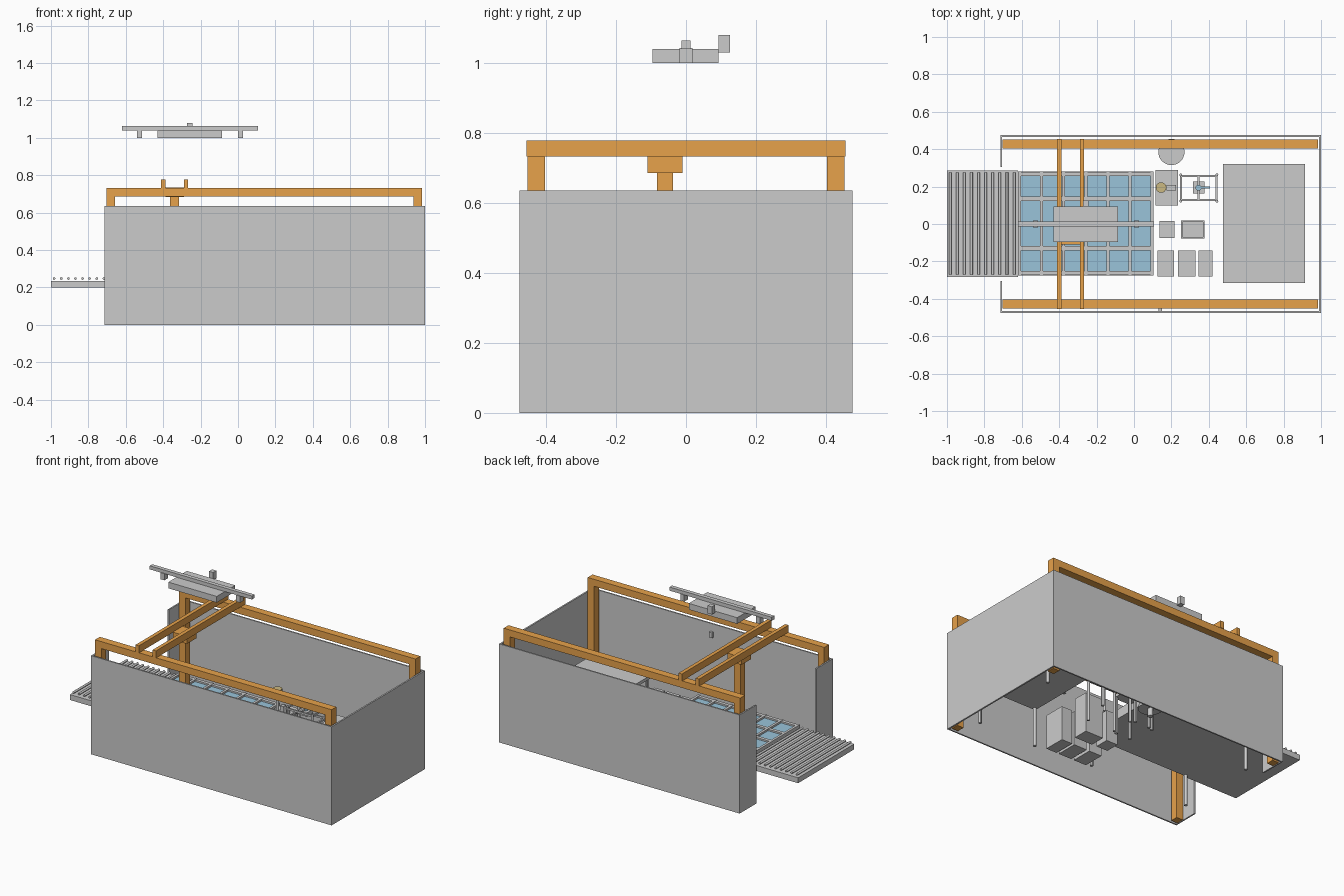
import bpy

def material(name, col):
    m = bpy.data.materials.new(name)
    m.diffuse_color = (*col, 1)
    return m

ORANGE = material("orange_paint", (0.8, 0.36, 0.07))
BLUE = material("blue_panel", (0.32, 0.55, 0.7))
BRASS = material("brass", (0.6, 0.48, 0.22))

def box(name, x0, x1, y0, y1, z0, z1, mat=None):
    bpy.ops.mesh.primitive_cube_add(size=1, location=((x0+x1)/2, (y0+y1)/2, (z0+z1)/2))
    o = bpy.context.object
    o.name = name
    o.scale = (x1-x0, y1-y0, z1-z0)
    bpy.ops.object.transform_apply(location=False, rotation=False, scale=True)
    if mat:
        o.data.materials.append(mat)
    return o

def cyl(name, loc, r, length, axis='z', mat=None, n=16):
    rot = {'x': (0, 1.570796, 0), 'y': (1.570796, 0, 0), 'z': (0, 0, 0)}[axis]
    bpy.ops.mesh.primitive_cylinder_add(vertices=n, radius=r, depth=length, location=loc, rotation=rot)
    o = bpy.context.object
    o.name = name
    bpy.ops.object.shade_smooth_by_angle()
    if mat:
        o.data.materials.append(mat)
    return o

def legs(name, x0, x1, y0, y1, h, r=0.01):
    for x in (x0, x1):
        for y in (y0, y1):
            cyl(name, (x, y, h/2), r, h, n=12)

# enclosure walls, open at the left for the conveyor
H = 0.635
box("front_wall", -0.715, 0.998, -0.475, -0.466, 0, H)
box("back_wall", -0.715, 0.998, 0.466, 0.475, 0, H)
box("right_wall", 0.99, 1.0, -0.475, 0.475, 0, H)
box("left_wall_front", -0.715, -0.706, -0.475, -0.305, 0, H)
box("left_wall_back", -0.715, -0.706, 0.305, 0.475, 0, H)
box("wall_switch", 0.13, 0.15, -0.466, -0.45, 0.55, 0.585)

# gantry posts and rails
for s in (-1, 1):
    a, b = sorted((s*0.403, s*0.452))
    box("gantry_rail", -0.703, 0.983, a, b, 0.687, 0.732, ORANGE)
    for x in (-0.703, 0.938):
        box("gantry_post", x, x+0.045, a, b, 0, 0.69, ORANGE)

# travelling bridge, trolley and hoist column
for x in (-0.412, -0.29):
    box("bridge_beam", x, x+0.024, -0.455, 0.455, 0.732, 0.778, ORANGE)
box("trolley", -0.388, -0.288, -0.11, -0.01, 0.685, 0.735, ORANGE)
box("hoist_column", -0.363, -0.315, -0.083, -0.037, 0.38, 0.69, ORANGE)

# lifting tool above the gantry
box("tool_plate", -0.43, -0.085, -0.095, 0.093, 1.0, 1.04)
box("tool_bar", -0.62, 0.108, -0.013, 0.013, 1.04, 1.063)
for x in (-0.54, 0.0):
    box("tool_foot", x, x+0.028, -0.018, 0.018, 1.0, 1.042)
box("tool_sensor", -0.272, -0.242, 0.093, 0.125, 1.03, 1.08)

# infeed conveyor with rollers
box("conveyor_bed", -1.0, -0.62, -0.283, 0.287, 0.2, 0.235)
for i in range(10):
    cyl("conveyor_roller", (-0.983 + i*0.038, 0.002, 0.248), 0.007, 0.545, 'y')

# work bed: blue panels in a frame
X0, X1, Y0, Y1 = -0.62, 0.105, -0.275, 0.28
box("bed_base", X0, X1, Y0, Y1, 0.2, 0.235)
box("bed_panel", X0+0.015, X1-0.015, Y0+0.02, Y1-0.02, 0.235, 0.25, BLUE)
for i in range(7):
    x = X0 + 0.008 + i*(X1-X0-0.016)/6
    box("bed_cross_bar", x-0.008, x+0.008, Y0, Y1, 0.235, 0.262)
for j in range(5):
    y = Y0 + 0.013 + j*(Y1-Y0-0.026)/4
    box("bed_long_bar", X0, X1, y-0.011, y+0.011, 0.235, 0.26)
legs("bed_leg", -0.61, 0.095, -0.265, 0.27, 0.2)

# large table on the right
box("table_top", 0.475, 0.915, -0.315, 0.32, 0.25, 0.27)
legs("table_leg", 0.49, 0.9, -0.3, 0.305, 0.25)

# cabinets and bin on the floor
for x0, x1 in ((0.125, 0.215), (0.235, 0.328), (0.345, 0.42)):
    box("cabinet", x0, x1, -0.28, -0.142, 0, 0.22)
box("small_cabinet", 0.137, 0.217, -0.075, 0.015, 0, 0.2)
box("bin_body", 0.25, 0.377, -0.077, 0.02, 0, 0.24)
for y in (-0.077, 0.012):
    box("bin_rim_long", 0.25, 0.377, y, y+0.008, 0.24, 0.255)
for x in (0.25, 0.369):
    box("bin_rim_short", x, x+0.008, -0.069, 0.012, 0.24, 0.255)

# stool at the back
cyl("stool_seat", (0.2, 0.385, 0.06), 0.07, 0.02, n=32)
cyl("stool_stem", (0.2, 0.385, 0.03), 0.016, 0.06)

# small bench with a round dish
box("bench_top", 0.115, 0.235, 0.1, 0.29, 0.235, 0.255)
legs("bench_leg", 0.125, 0.225, 0.11, 0.28, 0.235)
box("bench_block", 0.175, 0.225, 0.178, 0.208, 0.255, 0.3)
cyl("dish_stem", (0.145, 0.195, 0.32), 0.01, 0.13)
cyl("dish", (0.145, 0.195, 0.39), 0.028, 0.016, mat=BRASS, n=24)

# open rod frame carrying a small head
legs("frame_post", 0.25, 0.443, 0.122, 0.263, 0.34, 0.008)
for z in (0.26, 0.325):
    for y in (0.128, 0.257):
        box("frame_rod_x", 0.25, 0.443, y-0.005, y+0.005, z-0.006, z+0.006)
    for x in (0.252, 0.441):
        box("frame_rod_y", x-0.005, x+0.005, 0.122, 0.263, z-0.006, z+0.006)
box("head_slide", 0.339, 0.351, 0.128, 0.257, 0.315, 0.327)
box("head_plate", 0.315, 0.378, 0.162, 0.226, 0.29, 0.315)
cyl("head_spindle", (0.345, 0.194, 0.325), 0.016, 0.035, mat=BLUE)
box("head_arm", 0.345, 0.405, 0.19, 0.2, 0.327, 0.337, BLUE)
